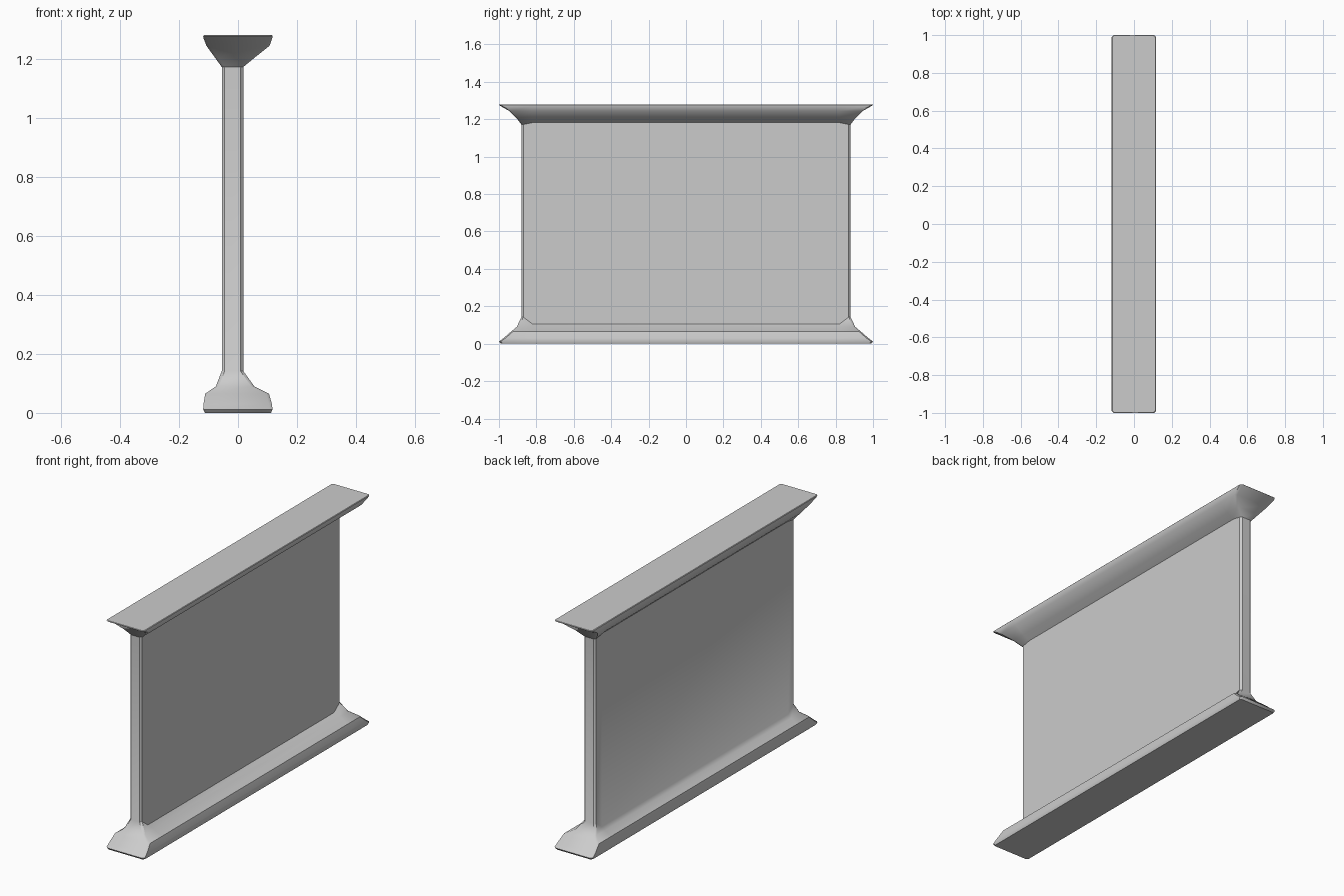
import bpy
import bmesh
from math import radians

cube = bpy.data.objects.get("Cube")
if cube:
    bpy.data.objects.remove(cube, do_unlink=True)

# Plain grey material
grey = bpy.data.materials.new("plain grey")
grey.use_nodes = True
colour = (0.6, 0.6, 0.6, 1)
grey.diffuse_color = colour
grey.node_tree.nodes["Principled BSDF"].inputs["Base Color"].default_value = colour

# Sections from floor to top: z, left x, right x, half length, z shift along the long sides
SECTIONS = [
    (0.0, -0.112, 0.112, 0.99, 0),
    (0.012, -0.118, 0.117, 1.0, 0),
    (0.03, -0.117, 0.115, 0.975, 0),
    (0.065, -0.111, 0.105, 0.935, 0),
    (0.09, -0.075, 0.055, 0.905, 0),
    (0.142, -0.055, 0.018, 0.88, -0.037),
    (1.172, -0.055, 0.018, 0.88, 0.01),
    (1.205, -0.079, 0.058, 0.905, 0),
    (1.244, -0.107, 0.107, 0.945, 0),
    (1.27, -0.117, 0.116, 0.99, 0),
    (1.277, -0.118, 0.117, 1.0, 0),
    (1.28, -0.115, 0.114, 0.997, 0),
]
CHAMFER = 0.01
INNER = 0.82


def section_ring(bm, z, x0, x1, half, shift):
    """Chamfered rectangle with extra points near the ends of its long sides."""
    c = CHAMFER
    points = []
    for side, x, inset in ((1, x1, x1 - c), (-1, x0, x0 + c)):
        points += [
            (inset, -side * half, z),
            (x, -side * (half - c), z),
            (x, -side * INNER, z + shift),
            (x, side * INNER, z + shift),
            (x, side * (half - c), z),
            (inset, side * half, z),
        ]
    return [bm.verts.new(p) for p in points]


# Wall with flared foot and cap, skinned through the sections
bm = bmesh.new()
rings = [section_ring(bm, *s) for s in SECTIONS]
for low, high in zip(rings, rings[1:]):
    n = len(low)
    for i in range(n):
        j = (i + 1) % n
        bm.faces.new((low[i], low[j], high[j], high[i]))
bm.faces.new(rings[0][::-1])
bm.faces.new(rings[-1])
bmesh.ops.recalc_face_normals(bm, faces=bm.faces)

mesh = bpy.data.meshes.new("flared_wall")
bm.to_mesh(mesh)
bm.free()
mesh.materials.append(grey)
wall = bpy.data.objects.new("flared_wall", mesh)
bpy.context.collection.objects.link(wall)

# Smooth shading with sharp creases
bpy.ops.object.select_all(action="DESELECT")
wall.select_set(True)
bpy.context.view_layer.objects.active = wall
bpy.ops.object.shade_smooth_by_angle(angle=radians(35))
